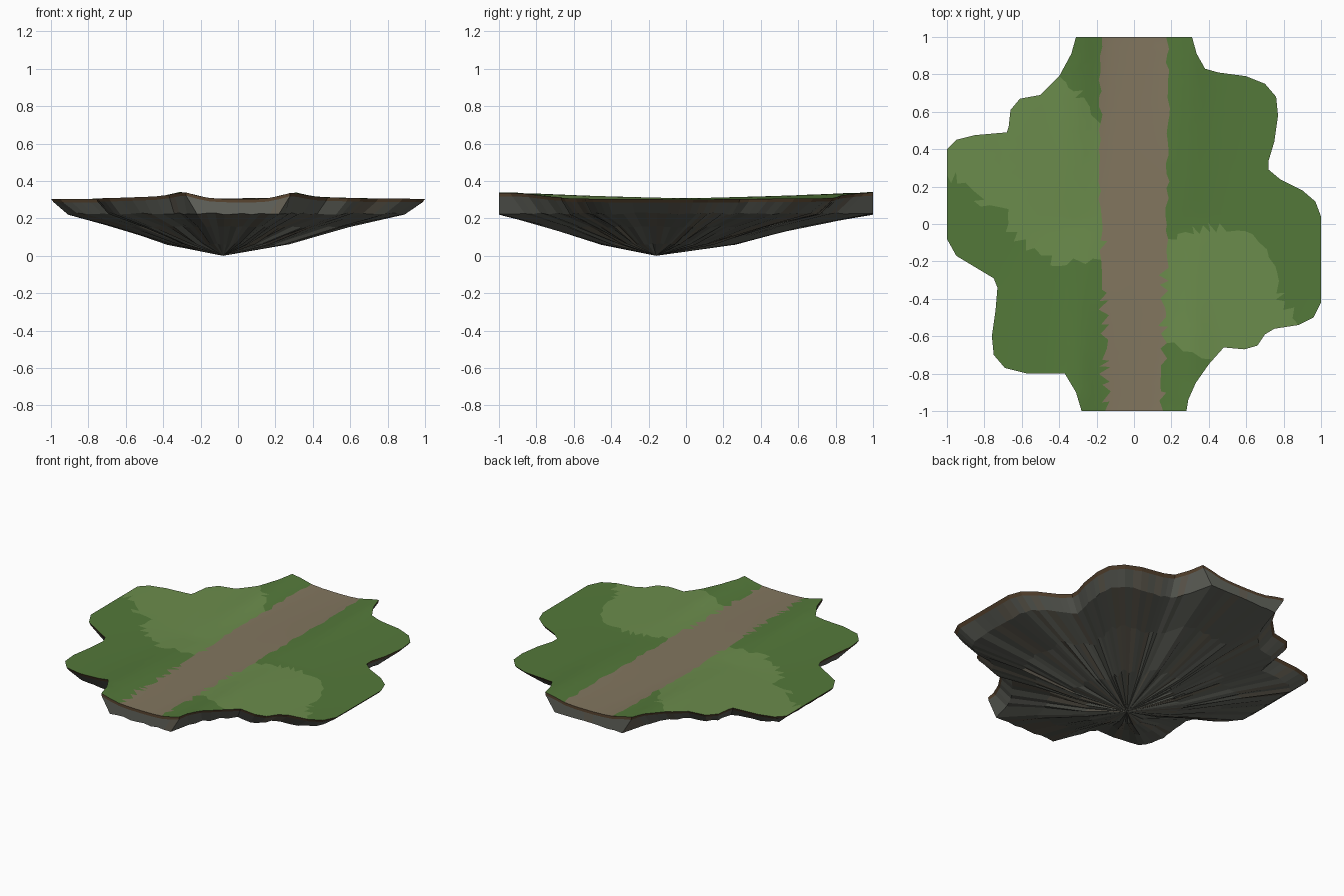
import bpy, math, random
from mathutils import Vector, geometry

if "Cube" in bpy.data.objects:
    bpy.data.objects.remove(bpy.data.objects["Cube"])

random.seed(4)
APEX = Vector((-0.08, -0.16))

# Island outline seen from above: right side going down, then left side going up
OUTLINE = [(.31, 1), (.335, .91), (.38, .83), (.45, .81), (.6, .79), (.7, .75), (.76, .68),
           (.77, .58), (.75, .44), (.72, .34), (.72, .29), (.78, .24), (.9, .18), (.97, .12),
           (1, .04), (1, -.42), (.96, -.5), (.88, -.54), (.75, -.56), (.7, -.59),
           (.66, -.65), (.59, -.67), (.48, -.66), (.4, -.75), (.33, -.85), (.29, -.94), (.28, -1),
           (-.28, -1), (-.31, -.9), (-.37, -.8), (-.57, -.8), (-.69, -.77), (-.75, -.7),
           (-.76, -.6), (-.74, -.46), (-.73, -.34), (-.75, -.29), (-.85, -.23), (-.95, -.17),
           (-1, -.08), (-1, .4), (-.95, .45), (-.85, .475), (-.68, .49), (-.67, .52),
           (-.66, .61), (-.61, .67), (-.5, .69), (-.4, .79), (-.335, .91), (-.31, 1)]
# Lighter meadow patches
PATCHES = [[(-.1, -.17), (-.4, -.22), (-.6, -.11), (-.67, -.02), (-.67, .08), (-.83, .1),
            (-.84, .19), (-1.1, .3), (-1.1, .8), (-.4, .8), (-.28, .68), (-.1, .45)],
           [(.1, -.12), (.28, -.05), (.45, -.01), (.64, -.07), (.76, -.22), (.78, -.4),
            (.88, -.52), (.6, -.75), (.4, -.73), (.1, -.6)]]


def material(name, rgb):
    m = bpy.data.materials.new(name)
    m.diffuse_color = (*rgb, 1)
    m.use_nodes = True
    m.node_tree.nodes["Principled BSDF"].inputs["Base Color"].default_value = m.diffuse_color
    return m


GRASS = material("grass", (.088, .19, .042))
MEADOW = material("meadow", (.147, .262, .072))
DIRT = material("dirt", (.223, .181, .114))
SOIL = material("soil", (.1, .06, .03))
ROCK = material("rock", (.125, .13, .11))
ROCK_BROWN = material("brown rock", (.14, .125, .095))


def inside(p, poly):
    hit = False
    for a, b in zip(poly, poly[1:] + poly[:1]):
        if (a[1] > p[1]) != (b[1] > p[1]):
            if p[0] < a[0] + (p[1] - a[1]) / (b[1] - a[1]) * (b[0] - a[0]):
                hit = not hit
    return hit


def height(x, y):
    # Gentle banks beside the path, strongest towards both ends
    bank = math.exp(-((abs(x) - .3) / .09) ** 2) * abs(y) ** 1.3
    side = .012 * math.exp(-((abs(x) - .4) / .22) ** 2) * abs(y)
    return .305 + .026 * bank + side + .003 * math.sin(4 * x + 1) * math.cos(3 * y)


def build(name, verts, faces, mats, indices, smooth):
    me = bpy.data.meshes.new(name)
    me.from_pydata(verts, [], faces)
    for m in mats:
        me.materials.append(m)
    for p, i in zip(me.polygons, indices):
        p.material_index = i
        p.use_smooth = smooth
    ob = bpy.data.objects.new(name, me)
    bpy.context.collection.objects.link(ob)
    return ob


# Counter-clockwise rim with long edges split
rim = []
pts = [Vector(p) for p in reversed(OUTLINE)]
for a, b in zip(pts, pts[1:] + pts[:1]):
    n = max(1, math.ceil((b - a).length / .07))
    rim += [a.lerp(b, k / n) for k in range(n)]
N = len(rim)
rim_poly = [tuple(p) for p in rim]

# Top surface: jittered points triangulated inside the rim
points = list(rim)
STEP = .045
for i in range(-22, 23):
    for j in range(-22, 23):
        p = Vector((i * STEP + random.uniform(-.012, .012), j * STEP + random.uniform(-.012, .012)))
        if inside(p, rim_poly) and min((p - q).length for q in rim) > .028:
            points.append(p)
edges = [(i, (i + 1) % N) for i in range(N)]
flat, _, tris, *_ = geometry.delaunay_2d_cdt(points, edges, [], 1, 1e-5)
verts = [(p.x, p.y, height(p.x, p.y)) for p in flat]
faces, colours = [], []
for t in tris:
    a, b, c = (flat[i] for i in t)
    t = list(t) if (b - a).cross(c - a) > 0 else list(reversed(t))
    m = (a + b + c) / 3
    half = .17 + .02 * m.y
    if abs(m.x) < half:
        col = 2
    else:
        col = 1 if any(inside(m, q) for q in PATCHES) else 0
    faces.append(t)
    colours.append(col)
build("grass_top_with_path", verts, faces, [GRASS, MEADOW, DIRT], colours, True)


def ring(scale, end_scale, z):
    # Rim shrunk towards the bottom tip; the two cut path ends stay vertical
    out = []
    for p in rim:
        if abs(p.y) > .999:
            out.append((p.x * end_scale, p.y, z(p)))
        else:
            q = APEX + (p - APEX) * scale
            out.append((q.x, q.y, z(p)))
    return out


def band(rings):
    vs = [v for r in rings for v in r]
    fs = []
    for k in range(len(rings) - 1):
        for i in range(N):
            j = (i + 1) % N
            fs.append((k * N + i, (k + 1) * N + i, (k + 1) * N + j, k * N + j))
    return vs, fs


# Thin soil band under the grass edge
top = ring(1, 1, lambda p: height(p.x, p.y))
low = ring(.985, .99, lambda p: height(p.x, p.y) - .018)
vs, fs = band([top, low])
build("soil_edge", vs, fs, [SOIL], [0] * len(fs), False)

# Rock underside narrowing to a point
shoulder = ring(.9, .78, lambda p: .225 + random.uniform(-.006, .006))
rings = [low, shoulder]
for s, z in ((.68, .155), (.34, .063)):
    r = []
    for v in shoulder:
        q = APEX + (Vector(v[:2]) - APEX) * (s + random.uniform(-.03, .03))
        r.append((q.x, q.y, z + random.uniform(-.004, .004)))
    rings.append(r)
vs, fs = band(rings)
tip = len(vs)
vs.append((APEX.x, APEX.y, 0))
fs += [(3 * N + i, tip, 3 * N + (i + 1) % N) for i in range(N)]
build("rock_underside", vs, fs, [ROCK, ROCK_BROWN],
      [int(random.random() < .2) for _ in fs], False)
